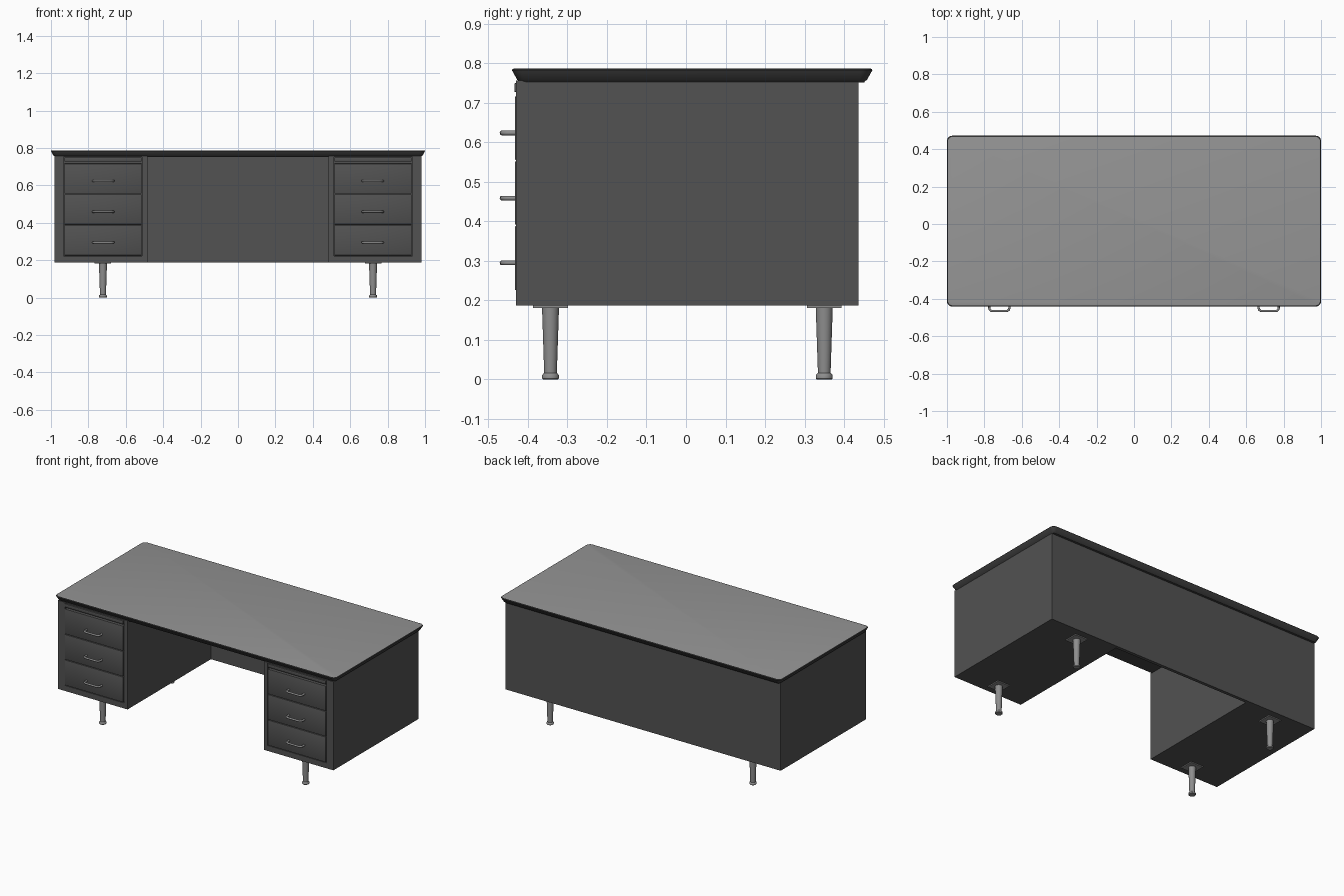
import bpy, bmesh, math
from mathutils import Vector

if "Cube" in bpy.data.objects:
    bpy.data.objects.remove(bpy.data.objects["Cube"])


def material(name, v):
    m = bpy.data.materials.new(name)
    m.diffuse_color = (v, v, v, 1)
    m.use_nodes = True
    m.node_tree.nodes["Principled BSDF"].inputs["Base Color"].default_value = m.diffuse_color
    return m


BODY = material("dark grey steel", 0.085)
TOP = material("light grey laminate", 0.30)
RIM = material("charcoal rim", 0.055)
METAL = material("brushed metal", 0.27)


def finish(name, bm, *mats, smooth=False):
    bmesh.ops.recalc_face_normals(bm, faces=bm.faces[:])
    me = bpy.data.meshes.new(name)
    bm.to_mesh(me)
    bm.free()
    ob = bpy.data.objects.new(name, me)
    bpy.context.collection.objects.link(ob)
    for m in mats:
        me.materials.append(m)
    if smooth:
        bpy.ops.object.select_all(action='DESELECT')
        ob.select_set(True)
        bpy.context.view_layer.objects.active = ob
        bpy.ops.object.shade_smooth_by_angle(angle=math.radians(35))
    return ob


def box_bm(x, y, z):
    bm = bmesh.new()
    bmesh.ops.create_cube(bm, size=1)
    for v in bm.verts:
        v.co = [r[0] if c < 0 else r[1] for c, r in zip(v.co, (x, y, z))]
    return bm


def span(s, a, b):
    return tuple(sorted((s * a, s * b)))


def box(name, x, y, z, mat, bevel=0.0):
    bm = box_bm(x, y, z)
    if bevel:
        bmesh.ops.bevel(bm, geom=bm.edges[:], offset=bevel, segments=2,
                        profile=0.5, affect='EDGES')
    return finish(name, bm, mat, smooth=bevel > 0)


FRONT, BACK, LOW, HIGH = -0.43, 0.437, 0.187, 0.757


# Pedestal: a box whose front is inset and pushed in to hold the drawers
def pedestal(name, s):
    bm = box_bm(span(s, 0.485, 0.98), (FRONT, BACK), (LOW, HIGH))
    bm.normal_update()
    face = min(bm.faces, key=lambda f: f.calc_center_median().y)
    bmesh.ops.inset_individual(bm, faces=[face], thickness=0.02)
    mid = face.calc_center_median()
    ox = span(s, 0.512, 0.932)
    for v in face.verts:
        v.co.x = ox[0] if v.co.x < mid.x else ox[1]
        v.co.z = 0.222 if v.co.z < mid.z else 0.753
    new = bmesh.ops.extrude_discrete_faces(bm, faces=[face])["faces"][0]
    for v in new.verts:
        v.co.y += 0.016
    finish(name, bm, BODY)


# Bow handle: a rounded bar swept along a U path
def handle(name, cx, cz):
    half = [(0.054, -0.425), (0.054, -0.449), (0.051, -0.458),
            (0.044, -0.464), (0.034, -0.4655)]
    pts = [(-x, y) for x, y in half] + half[::-1]
    cu = bpy.data.curves.new(name, 'CURVE')
    cu.dimensions = '3D'
    cu.bevel_depth = 0.0062
    cu.bevel_resolution = 3
    cu.use_fill_caps = True
    sp = cu.splines.new('POLY')
    sp.points.add(len(pts) - 1)
    for p, (x, y) in zip(sp.points, pts):
        p.co = (cx + x, y, cz, 1)
    ob = bpy.data.objects.new(name, cu)
    bpy.context.collection.objects.link(ob)
    cu.materials.append(METAL)
    bpy.ops.object.select_all(action='DESELECT')
    ob.select_set(True)
    bpy.context.view_layer.objects.active = ob
    bpy.ops.object.convert(target='MESH')
    bpy.ops.object.shade_smooth_by_angle(angle=math.radians(40))


# Turned leg: tapered profile with a foot ring
def leg(name, cx, cy):
    prof = [(0.0, 0.0), (0.019, 0.0), (0.0215, 0.003), (0.0215, 0.010),
            (0.019, 0.014), (0.016, 0.016), (0.0215, 0.182), (0.0, 0.182)]
    bm = bmesh.new()
    vs = [bm.verts.new((cx + r, cy, z)) for r, z in prof]
    es = [bm.edges.new(p) for p in zip(vs, vs[1:])]
    bmesh.ops.spin(bm, geom=vs + es, cent=(cx, cy, 0), axis=(0, 0, 1),
                   angle=math.tau, steps=24)
    bmesh.ops.remove_doubles(bm, verts=bm.verts[:], dist=1e-5)
    finish(name, bm, METAL, smooth=True)


for side, s in (("left", -1), ("right", 1)):
    pedestal(side + "_pedestal", s)
    xs = span(s, 0.516, 0.928)
    # Drawers and pull-out writing board
    for i, (z0, z1, hz) in enumerate(((0.226, 0.388, 0.295),
                                      (0.392, 0.552, 0.459),
                                      (0.556, 0.716, 0.624))):
        box(f"{side}_drawer_{i + 1}", xs, (-0.433, -0.40), (z0, z1), BODY, 0.0015)
        handle(f"{side}_handle_{i + 1}", s * 0.72, hz)
    box(side + "_writing_board", xs, (-0.4345, -0.40), (0.728, 0.750), BODY, 0.0015)
    # Legs with square mounting plates
    for end, y in (("front", -0.343), ("back", 0.350)):
        x = s * 0.722
        leg(f"{end}_{side}_leg", x, y)
        box(f"{end}_{side}_leg_plate", (x - 0.044, x + 0.044),
            (y - 0.044, y + 0.044), (0.181, 0.188), METAL)

# Back panel closing the knee space
box("modesty_panel", (-0.486, 0.486), (0.417, BACK), (LOW, HIGH), BODY)

# Desktop: stacked rounded rectangles, laminate face inside a dark slanted rim
bm = bmesh.new()
CY, HX, HY = 0.0155, 1.0, 0.4565
rings = []
for inset, z in ((0.021, 0.752), (0.018, 0.756), (0.014, 0.758), (0.003, 0.778),
                 (0.0, 0.783), (0.002, 0.786), (0.006, 0.787)):
    r = 0.028 - inset * 0.6
    ring = []
    for q, (sx, sy) in enumerate(((1, 1), (-1, 1), (-1, -1), (1, -1))):
        c = Vector((sx * (HX - inset - r), CY + sy * (HY - inset - r), z))
        for k in range(7):
            a = (q + k / 6) * math.pi / 2
            ring.append(bm.verts.new(c + Vector((math.cos(a), math.sin(a), 0)) * r))
    rings.append(ring)
for a, b in zip(rings, rings[1:]):
    for i in range(len(a)):
        j = (i + 1) % len(a)
        bm.faces.new((a[i], a[j], b[j], b[i]))
bm.faces.new(rings[0][::-1])
bm.faces.new(rings[-1]).material_index = 1
finish("desktop", bm, RIM, TOP, smooth=True)
